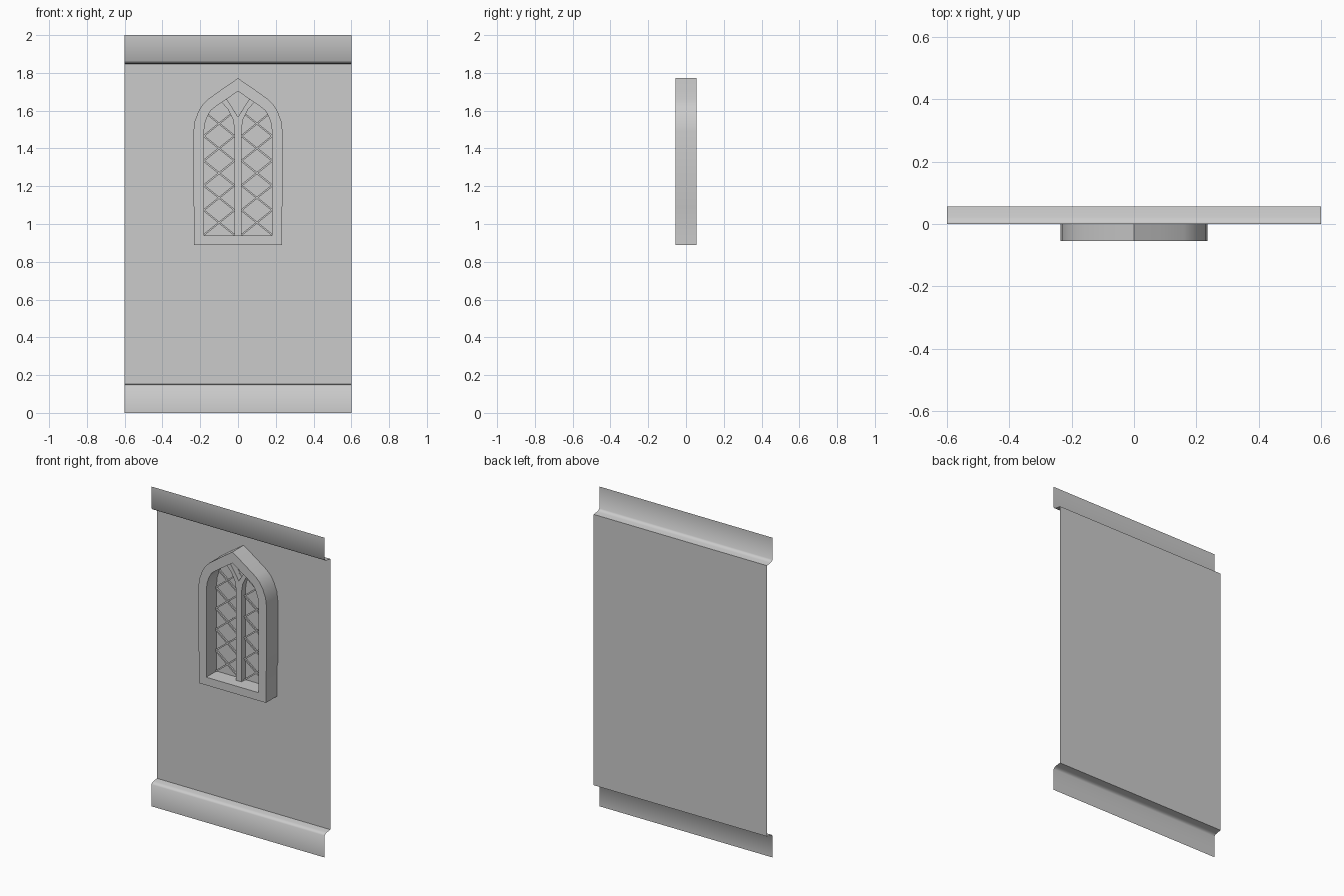
import bpy, bmesh, math

if "Cube" in bpy.data.objects:
    bpy.data.objects.remove(bpy.data.objects["Cube"])

BACK, FRONT, GLASS = 0.056, -0.055, 0.046


def finish(name, bm, angle=35):
    bmesh.ops.recalc_face_normals(bm, faces=bm.faces)
    me = bpy.data.meshes.new(name)
    bm.to_mesh(me)
    bm.free()
    ob = bpy.data.objects.new(name, me)
    bpy.context.collection.objects.link(ob)
    bpy.ops.object.select_all(action='DESELECT')
    ob.select_set(True)
    bpy.context.view_layer.objects.active = ob
    bpy.ops.object.shade_smooth_by_angle(angle=math.radians(angle))
    return ob


def prism(bm, pts, y0, y1):
    """Extrude an (x, z) outline from y0 to y1."""
    a = [bm.verts.new((x, y0, z)) for x, z in pts]
    b = [bm.verts.new((x, y1, z)) for x, z in pts]
    n = len(pts)
    bm.faces.new(a)
    bm.faces.new(b[::-1])
    for i in range(n):
        bm.faces.new((a[i], b[i], b[(i + 1) % n], a[(i + 1) % n]))


def bar(bm, p, q, w, y0, y1):
    dx, dz = q[0] - p[0], q[1] - p[1]
    k = w / 2 / math.hypot(dx, dz)
    ox, oz = -dz * k, dx * k
    prism(bm, [(p[0] + ox, p[1] + oz), (q[0] + ox, q[1] + oz),
               (q[0] - ox, q[1] - oz), (p[0] - ox, p[1] - oz)], y0, y1)


def mirrored(half):
    """Close a right-hand outline (bottom to apex) with its mirror image."""
    return half + [(-x, z) for x, z in reversed(half[:-1])]


# wall: a single open sheet with a stepped band at the foot and the head
step = [(0, 0), (0, 0.136), (0.008, 0.145), (0.022, 0.149), (BACK, 0.153)]
profile = step + [(y, 2 - z) for y, z in reversed(step)]
bm = bmesh.new()
rows = [[bm.verts.new((x, y, z)) for x in (-0.6, 0.6)] for y, z in profile]
for r, s in zip(rows, rows[1:]):
    bm.faces.new((r[0], r[1], s[1], s[0]))
finish("wall_panel", bm, 60)

# window frame: pointed arch ring
outer = mirrored([(0.232, 0.89), (0.232, 1.08), (0.236, 1.1), (0.236, 1.49),
                  (0.229, 1.545), (0.21, 1.595), (0.188, 1.632),
                  (0.16, 1.66), (0.08, 1.717), (0, 1.772)])
inner = mirrored([(0.181, 0.94), (0.181, 1.08), (0.181, 1.1), (0.181, 1.48),
                  (0.176, 1.53), (0.162, 1.57), (0.145, 1.6),
                  (0.118, 1.622), (0.06, 1.661), (0, 1.703)])
bm = bmesh.new()
loops = [[bm.verts.new((x, y, z)) for x, z in pts] for pts, y in
         ((outer, BACK), (outer, FRONT), (inner, FRONT), (inner, GLASS))]
n = len(outer)
for a, b in zip(loops, loops[1:]):
    for i in range(n):
        j = (i + 1) % n
        bm.faces.new((a[i], a[j], b[j], b[i]))
finish("window_frame", bm)

# glass pane
bm = bmesh.new()
bm.faces.new([bm.verts.new((x, GLASS, z)) for x, z in inner])
finish("window_glass", bm)

# mullion with two curved tracery branches
bm = bmesh.new()
prism(bm, [(-0.018, 0.93), (0.018, 0.93), (0.018, 1.5), (0.014, 1.545),
           (0, 1.566), (-0.014, 1.545), (-0.018, 1.5)], 0.008, GLASS)
lower = [(0.018, 1.5), (0.027, 1.555), (0.052, 1.605), (0.1, 1.66)]
upper = [(0, 1.566), (0.03, 1.615), (0.068, 1.675)]
for s in (-1, 1):
    prism(bm, [(s * x, z) for x, z in lower + upper[::-1]], 0.008, GLASS)
finish("window_tracery", bm)

# lead lattice: crossed bars in each light
bm = bmesh.new()
pitch = 0.131
for s in (-1, 1):
    for i in range(5):
        z0, z1 = 0.942 + i * pitch, 0.942 + (i + 1) * pitch
        bar(bm, (s * 0.018, z0), (s * 0.182, z1), 0.009, 0.036, GLASS)
        bar(bm, (s * 0.018, z1), (s * 0.182, z0), 0.009, 0.037, GLASS)
finish("window_lattice", bm)
